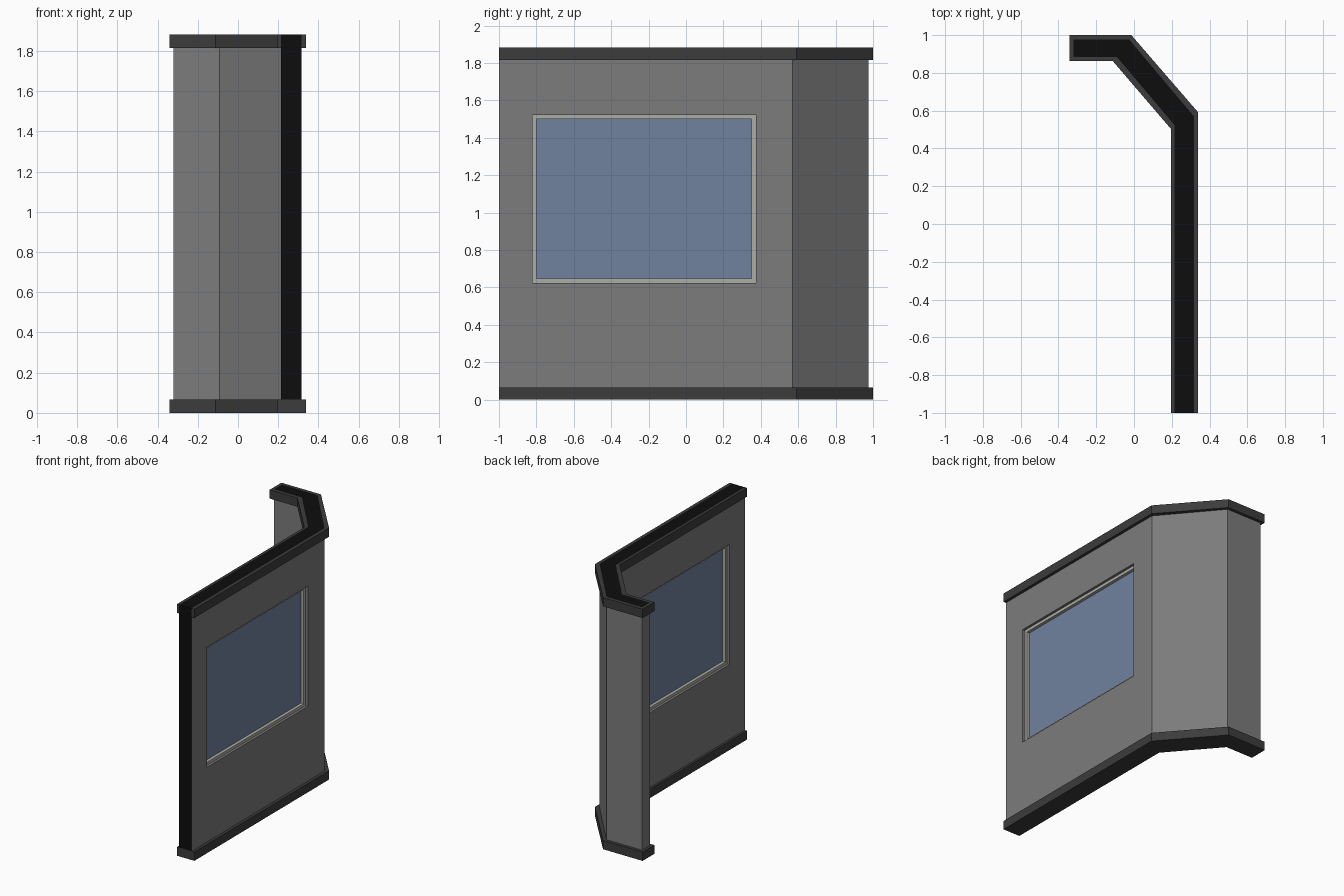
import bpy, bmesh

if "Cube" in bpy.data.objects:
    bpy.data.objects.remove(bpy.data.objects["Cube"])


def material(name, rgb):
    m = bpy.data.materials.new(name)
    m.diffuse_color = (*rgb, 1)
    m.use_nodes = True
    m.node_tree.nodes["Principled BSDF"].inputs["Base Color"].default_value = m.diffuse_color
    return m


WALL = material("wall grey", (0.20, 0.20, 0.20))
TRIM = material("trim dark grey", (0.045, 0.045, 0.045))
BLACK = material("cut black", (0.004, 0.004, 0.004))
FRAME = material("frame pale grey", (0.42, 0.42, 0.38))
GLASS = material("glass blue", (0.165, 0.225, 0.345))


def finish(bm, name, mats):
    bmesh.ops.recalc_face_normals(bm, faces=bm.faces[:])
    me = bpy.data.meshes.new(name)
    bm.to_mesh(me)
    bm.free()
    ob = bpy.data.objects.new(name, me)
    bpy.context.collection.objects.link(ob)
    for m in mats:
        me.materials.append(m)
    return ob


def prism(name, outline, z0, z1, mats):
    """Extrude a plan outline between two heights."""
    bm = bmesh.new()
    f = bm.faces.new([bm.verts.new((x, y, z0)) for x, y in outline])
    top = bmesh.ops.extrude_face_region(bm, geom=[f])["geom"]
    for v in top:
        if isinstance(v, bmesh.types.BMVert):
            v.co.z = z1
    return finish(bm, name, mats)


def box(name, x0, x1, y0, y1, z0, z1, mats):
    return prism(name, [(x0, y0), (x1, y0), (x1, y1), (x0, y1)], z0, z1, mats)


H, T = 1.882, 0.066
# plan outlines, running from the front end round the bend and back
trim_plan = [(0.339, -1), (0.339, 0.592), (-0.014, 1), (-0.341, 1),
             (-0.341, 0.862), (-0.112, 0.862), (0.196, 0.503), (0.196, -1)]
wall_plan = [(0.317, -1), (0.317, 0.570), (-0.026, 0.977), (-0.321, 0.977),
             (-0.321, 0.885), (-0.091, 0.885), (0.214, 0.524), (0.214, -1)]

# skirting and top trim (the top one is a band around the wall)
prism("bottom_trim", trim_plan, 0, T, [TRIM])
prism("top_trim", trim_plan + wall_plan[::-1], H - T, H, [TRIM])

# wall with window opening
Y0, Y1, Z0, Z1 = -0.82, 0.373, 0.625, 1.523
wall = prism("wall", wall_plan, T, H, [WALL, BLACK])
cutter = box("window_cutter", 0.1, 0.45, Y0, Y1, Z0, Z1, [WALL])
cutter.hide_render = True
mod = wall.modifiers.new("opening", "BOOLEAN")
mod.object = cutter
mod.operation = "DIFFERENCE"
mod.solver = "EXACT"
bpy.context.view_layer.objects.active = wall
bpy.ops.object.modifier_apply(modifier=mod.name)
bpy.data.objects.remove(cutter)

# black section faces: wall top and cut front end
for p in wall.data.polygons:
    top = p.normal.z > 0.9 and p.center.z > H - 0.01
    end = p.normal.y < -0.9 and p.center.y < -0.99
    p.material_index = 1 if top or end else 0

# window frame bars and glass
W, X0, X1 = 0.022, 0.233, 0.298
box("frame_front", X0, X1, Y0, Y0 + W, Z0, Z1, [FRAME])
box("frame_back", X0, X1, Y1 - W, Y1, Z0, Z1, [FRAME])
box("frame_sill", X0, X1, Y0 + W, Y1 - W, Z0, Z0 + W, [FRAME])
box("frame_head", X0, X1, Y0 + W, Y1 - W, Z1 - W, Z1, [FRAME])
box("glass", 0.256, 0.275, Y0 + W, Y1 - W, Z0 + W, Z1 - W, [GLASS])
